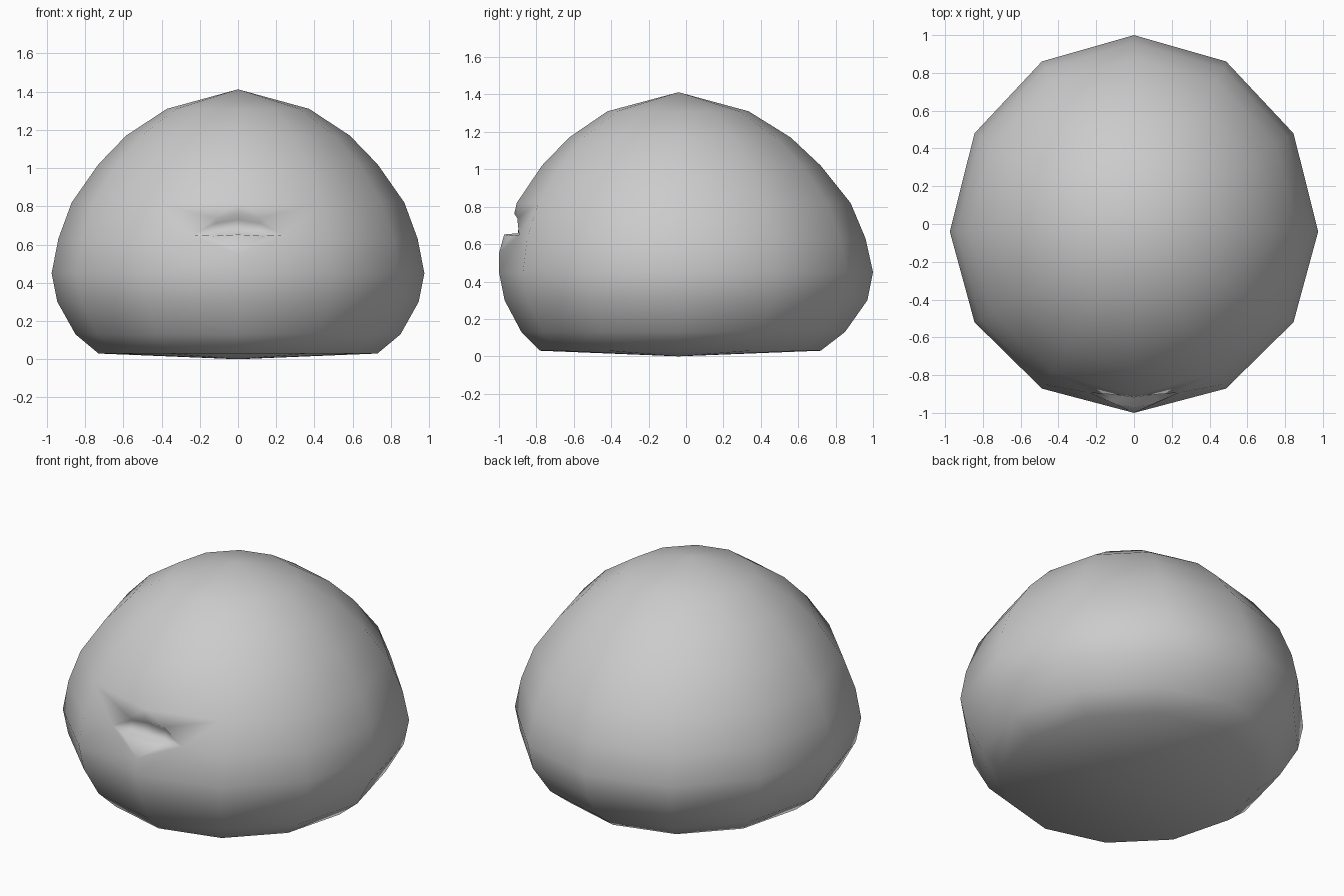
import bpy, bmesh, math

if "Cube" in bpy.data.objects:
    bpy.data.objects.remove(bpy.data.objects["Cube"])

SEGMENTS = 12
CY = -0.04  # dome axis, slightly forward of the middle

# Rings: height, half width, reach to the back, reach to the front
RINGS = [
    (0.03, 0.73, 0.76, 0.74),
    (0.13, 0.85, 0.89, 0.84),
    (0.30, 0.945, 1.01, 0.93),
    (0.45, 0.975, 1.04, 0.96),
    (0.63, 0.94, 1.00, 0.935),
    (0.82, 0.87, 0.92, 0.865),
    (1.02, 0.73, 0.76, 0.73),
    (1.17, 0.585, 0.60, 0.585),
    (1.31, 0.372, 0.375, 0.38),
]
MOUTH_RING = 4  # the ring opened at the front for the mouth

bm = bmesh.new()

# Domed body, segment 0 points to the front
rings = []
for z, half, back, front in RINGS:
    ring = []
    for i in range(SEGMENTS):
        a = 2 * math.pi * i / SEGMENTS
        c = math.cos(a)
        ring.append(bm.verts.new((half * math.sin(a), CY - c * (front if c > 0 else back), z)))
    rings.append(ring)

base = bm.verts.new((0, CY, 0.0))
apex = bm.verts.new((0, CY, 1.412))
for i in range(SEGMENTS):
    j = (i + 1) % SEGMENTS
    bm.faces.new((rings[0][j], rings[0][i], base))
    bm.faces.new((rings[-1][i], rings[-1][j], apex))
    for k in range(len(rings) - 1):
        if k in (MOUTH_RING - 1, MOUTH_RING) and 0 in (i, j):
            continue
        bm.faces.new((rings[k][i], rings[k][j], rings[k + 1][j], rings[k + 1][i]))
bm.verts.remove(rings[MOUTH_RING][0])

# Mouth: centre points are shared by both mirrored halves
chin = bm.verts.new((0, -1.0, 0.55))
low0 = bm.verts.new((0, -0.972, 0.652))
floor0 = bm.verts.new((0, -0.90, 0.658))
roof0 = bm.verts.new((0, -0.887, 0.73))
up0 = bm.verts.new((0, -0.918, 0.763))
under, over = rings[MOUTH_RING - 1][0], rings[MOUTH_RING + 1][0]

for side in (1, -1):
    def point(x, y, z):
        return bm.verts.new((side * x, y, z))

    corner = point(0.24, -0.893, 0.65)
    low = point(0.13, -0.94, 0.645)
    floor = point(0.12, -0.885, 0.652)
    roof = point(0.115, -0.878, 0.712)
    up = point(0.12, -0.902, 0.738)
    b, c, d = (rings[MOUTH_RING + n][side] for n in (-1, 0, 1))
    faces = [
        # cheek, chin and upper lip
        (under, b, corner, chin), (b, c, corner), (c, d, corner),
        (chin, corner, low, low0), (corner, d, over, up), (up, over, up0),
        # hollow of the mouth
        (low0, low, floor, floor0), (low, corner, floor),
        (floor0, floor, roof, roof0), (floor, corner, roof),
        (roof0, roof, up, up0), (roof, corner, up),
    ]
    for f in faces:
        bm.faces.new(f if side > 0 else f[::-1])

bmesh.ops.recalc_face_normals(bm, faces=bm.faces[:])
for f in bm.faces:
    f.smooth = True

mesh = bpy.data.meshes.new("body")
bm.to_mesh(mesh)
bm.free()

grey = bpy.data.materials.new("light grey")
grey.diffuse_color = (0.6, 0.6, 0.6, 1)
grey.use_nodes = True
grey.node_tree.nodes["Principled BSDF"].inputs["Base Color"].default_value = grey.diffuse_color
mesh.materials.append(grey)
body = bpy.data.objects.new("body", mesh)
bpy.context.collection.objects.link(body)
